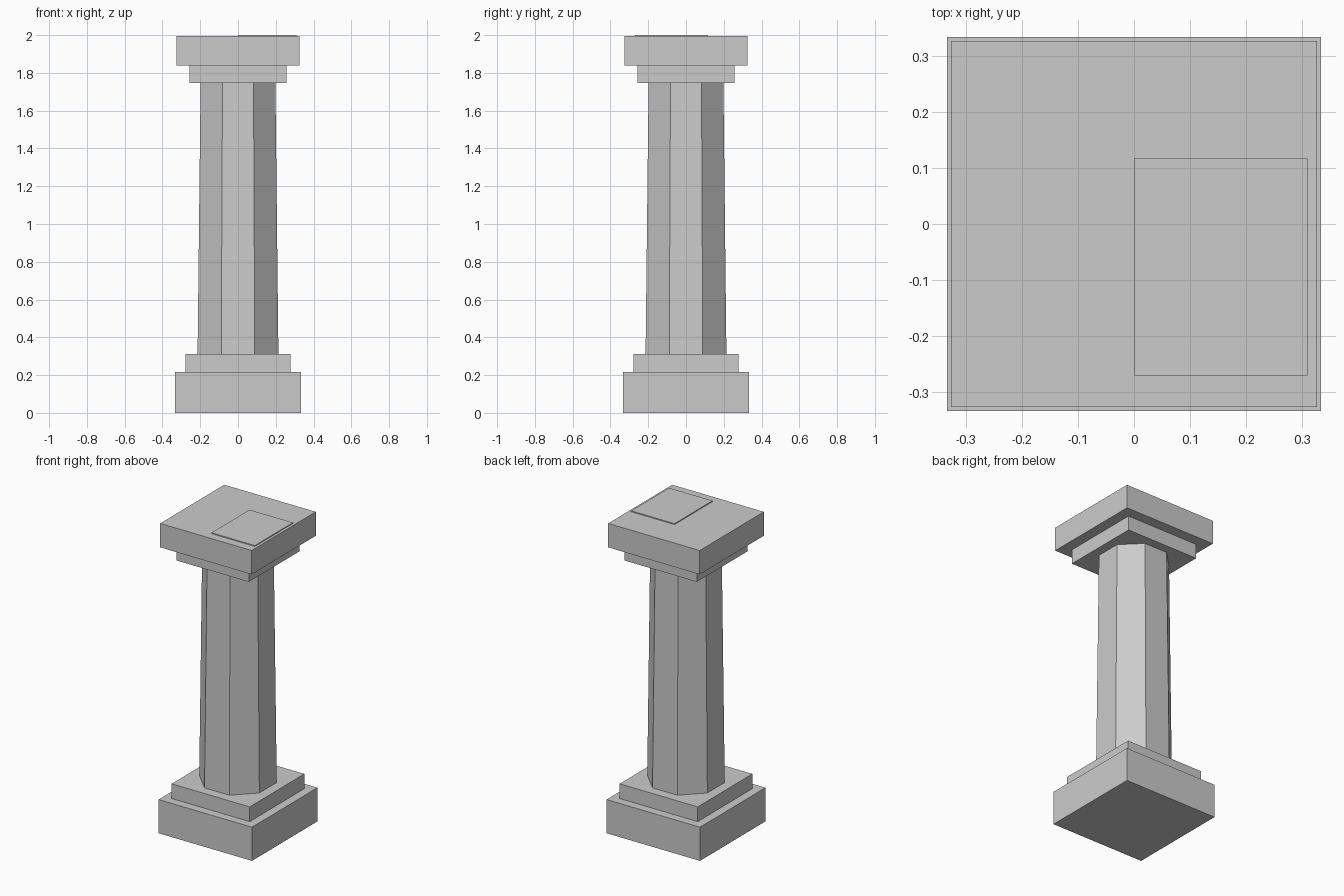
import bpy, math

if "Cube" in bpy.data.objects:
    bpy.data.objects.remove(bpy.data.objects["Cube"])


def box(name, x0, x1, y0, y1, z0, z1):
    bpy.ops.mesh.primitive_cube_add(size=1)
    o = bpy.context.object
    o.name = name
    o.location = ((x0 + x1) / 2, (y0 + y1) / 2, (z0 + z1) / 2)
    o.scale = (x1 - x0, y1 - y0, z1 - z0)
    return o


def square_slab(name, half, z0, z1):
    return box(name, -half, half, -half, half, z0, z1)


# Stepped base
square_slab("base_plinth", 0.333, 0.0, 0.217)
square_slab("base_step", 0.278, 0.217, 0.312)

# Tapered octagonal shaft, flat sides facing the axes
z0, z1 = 0.312, 1.747
k = 1 / math.cos(math.pi / 8)  # half-width across flats to corner radius
bpy.ops.mesh.primitive_cone_add(vertices=8, radius1=0.214 * k, radius2=0.198 * k,
                                depth=z1 - z0, location=(0, 0, (z0 + z1) / 2),
                                rotation=(0, 0, math.pi / 8))
bpy.context.object.name = "shaft"

# Stepped capital
square_slab("capital_step", 0.257, 1.747, 1.84)
square_slab("capital_slab", 0.326, 1.84, 1.994)

# Thin off-centre plate on top
box("top_plate", 0.0, 0.309, -0.27, 0.117, 1.994, 2.0)
